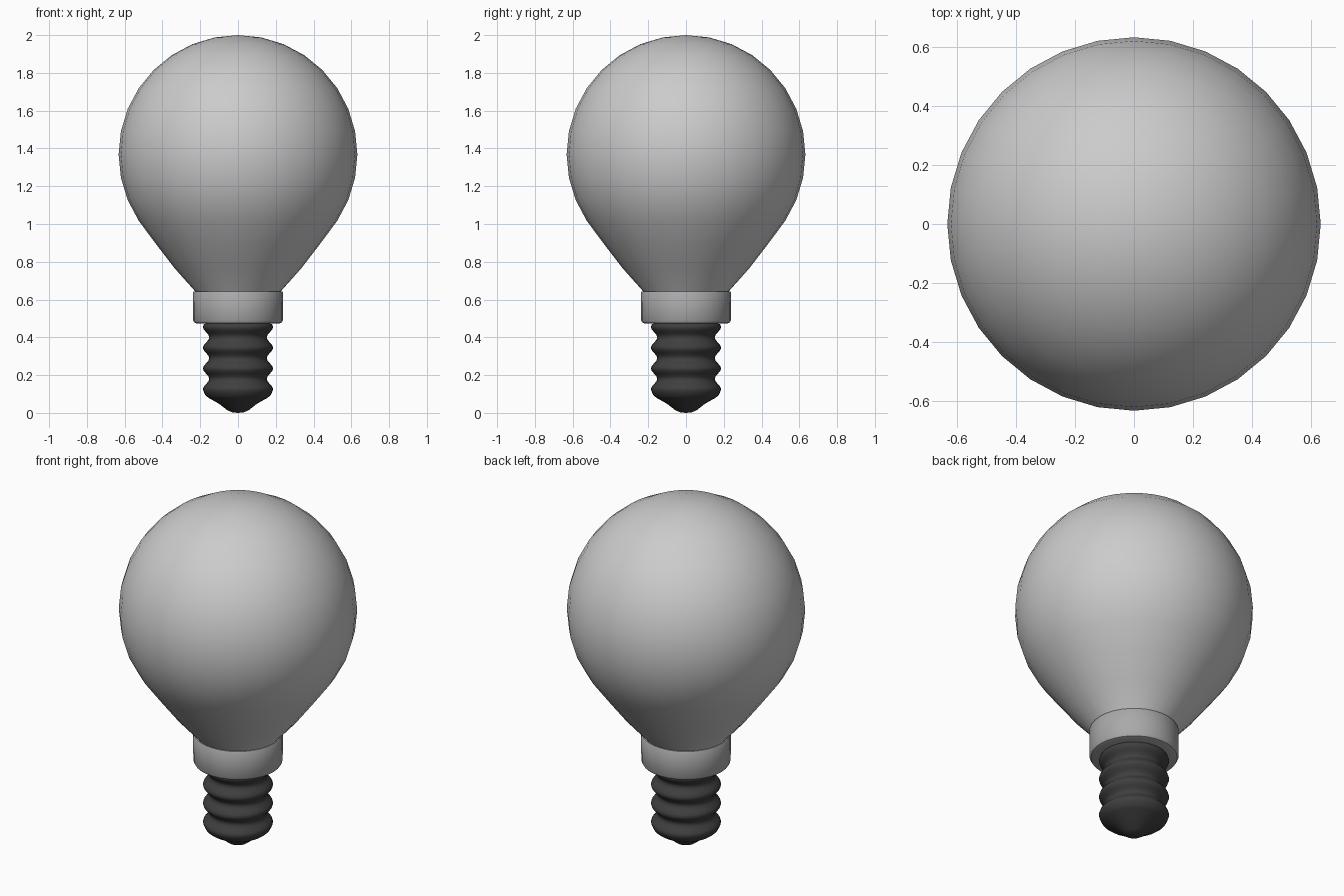
import bpy, bmesh
from math import sin, cos, pi, radians

if "Cube" in bpy.data.objects:
    bpy.data.objects.remove(bpy.data.objects["Cube"])


def lathe(name, profile, segments=32, color=None, angle=40):
    """Revolve (radius, z) points, listed bottom to top, around the z axis."""
    bm = bmesh.new()
    rings = []
    for r, z in profile:
        n = 1 if r < 1e-5 else segments
        rings.append([bm.verts.new((r * cos(2 * pi * i / segments),
                                    r * sin(2 * pi * i / segments), z)) for i in range(n)])
    for a, b in zip(rings, rings[1:]):
        for i in range(segments):
            j = (i + 1) % segments
            quad = [a[i % len(a)], a[j % len(a)], b[j % len(b)], b[i % len(b)]]
            bm.faces.new(list(dict.fromkeys(quad)))
    bmesh.ops.recalc_face_normals(bm, faces=bm.faces)
    mesh = bpy.data.meshes.new(name)
    bm.to_mesh(mesh)
    bm.free()
    ob = bpy.data.objects.new(name, mesh)
    bpy.context.collection.objects.link(ob)
    if color:
        mat = bpy.data.materials.new(name + "_material")
        mat.diffuse_color = (*color, 1)
        mat.use_nodes = True
        mat.node_tree.nodes["Principled BSDF"].inputs["Base Color"].default_value = mat.diffuse_color
        mesh.materials.append(mat)
    bpy.ops.object.select_all(action='DESELECT')
    ob.select_set(True)
    bpy.context.view_layer.objects.active = ob
    bpy.ops.object.shade_smooth_by_angle(angle=radians(angle))
    return ob


# Glass: sphere drawn down into a tapering neck
R, CZ = 0.632, 1.368
glass = [(0, 0.60), (0.2, 0.60), (0.228, 0.645), (0.335, 0.765), (0.435, 0.895)]
glass += [(R * cos(k * pi / 16), CZ + R * sin(k * pi / 16)) for k in range(-3, 8)]
glass.append((0, CZ + R))
lathe("glass_bulb", glass, angle=60)

# Collar with a softened lower rim
lathe("collar", [(0, 0.472), (0.215, 0.472), (0.23, 0.477), (0.237, 0.49),
                 (0.238, 0.638), (0.234, 0.643), (0, 0.643)], color=(0.4, 0.4, 0.4))

# Screw base: contact tip, then evenly spaced rounded ribs
screw = [(0, 0), (0.03, 0.003), (0.055, 0.013), (0.1, 0.048), (0.155, 0.079), (0.172, 0.093)]
BOTTOM, PITCH = 0.125, 0.11
for k in range(-1, 26):
    z = BOTTOM + k * PITCH / 8
    screw.append((0.169 + 0.017 * cos(2 * pi * k / 8), z))
screw += [(0.165, 0.475), (0, 0.475)]
lathe("screw_base", screw, color=(0.05, 0.05, 0.05), angle=60)
